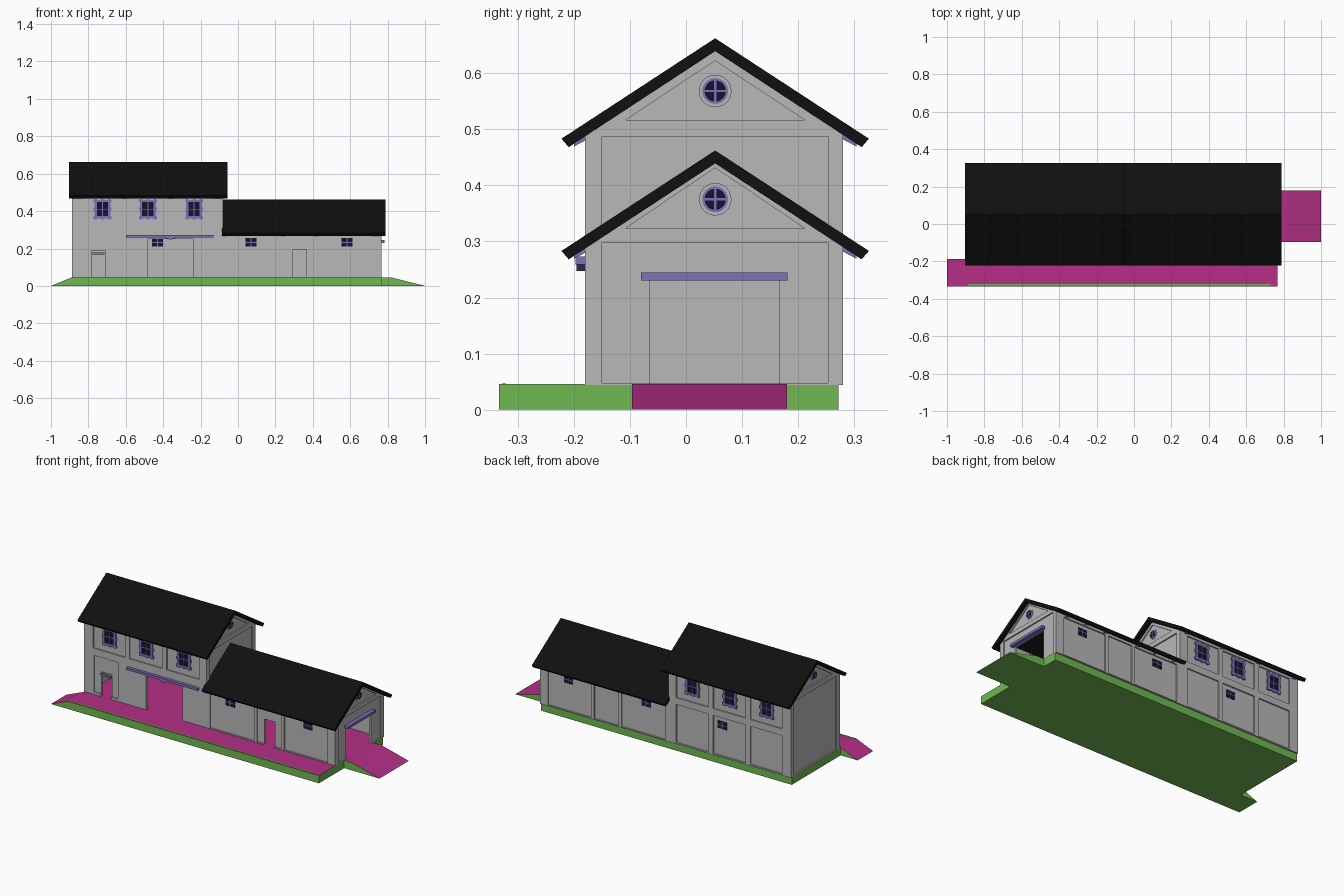
import bpy, bmesh, math
from mathutils import Matrix

if "Cube" in bpy.data.objects:
    bpy.data.objects.remove(bpy.data.objects["Cube"], do_unlink=True)


def material(name, rgb):
    m = bpy.data.materials.new(name)
    m.use_nodes = True
    m.diffuse_color = (*rgb, 1)
    m.node_tree.nodes["Principled BSDF"].inputs["Base Color"].default_value = (*rgb, 1)
    return m


GREY = material("wall grey", (0.48, 0.48, 0.48))
BLACK = material("roof black", (0.005, 0.005, 0.005))
PURPLE = material("trim purple", (0.21, 0.16, 0.5))
GLASS = material("dark glass", (0.007, 0.007, 0.025))
GREEN = material("edge green", (0.16, 0.48, 0.085))
PINK = material("floor pink", (0.46, 0.028, 0.24))

RIDGE, FRONT, BACK, FLOOR = 0.052, -0.18, 0.28, 0.046
SLOPE, WALL, RECESS = 0.655, 0.02, 0.008


def prism(bm, pts, axis, a, b):
    """Extrude a 2D profile (yz along x, or xz along y) from a to b."""
    place = (lambda p, t: (t, *p)) if axis == "x" else (lambda p, t: (p[0], t, p[1]))
    ends = [[bm.verts.new(place(p, t)) for p in pts] for t in (a, b)]
    n = len(pts)
    bm.faces.new(ends[0])
    bm.faces.new(ends[1][::-1])
    for i in range(n):
        j = (i + 1) % n
        bm.faces.new((ends[0][i], ends[0][j], ends[1][j], ends[1][i]))


def box(bm, x0, x1, y0, y1, z0, z1):
    prism(bm, [(x0, z0), (x1, z0), (x1, z1), (x0, z1)], "y", y0, y1)


def disc(bm, radius, x0, x1, y, z):
    prism(bm, [(y + radius * math.cos(t * math.tau / 24), z + radius * math.sin(t * math.tau / 24))
               for t in range(24)], "x", x0, x1)


def finish(name, bm, *mats):
    bmesh.ops.recalc_face_normals(bm, faces=bm.faces[:])
    me = bpy.data.meshes.new(name)
    bm.to_mesh(me)
    bm.free()
    for m in mats:
        me.materials.append(m)
    ob = bpy.data.objects.new(name, me)
    bpy.context.scene.collection.objects.link(ob)
    return ob


def carve(ob, bm):
    """Subtract a set of separate solids, then discard the cutter."""
    cutter = finish("cutter", bm, GREY)
    cutter.hide_render = True
    mod = ob.modifiers.new("cut", "BOOLEAN")
    mod.operation, mod.solver, mod.object = "DIFFERENCE", "EXACT", cutter
    bpy.context.view_layer.update()
    ev = ob.evaluated_get(bpy.context.evaluated_depsgraph_get())
    me = bpy.data.meshes.new_from_object(ev)
    ob.modifiers.clear()
    ob.data = me
    bpy.data.objects.remove(cutter, do_unlink=True)


def pentagon(y0, y1, bottom, apex):
    drop = SLOPE * (RIDGE - y0)
    return [(y0, bottom), (y1, bottom), (y1, apex - drop), (RIDGE, apex), (y0, apex - drop)]


def shell(name, x0, x1, in0, in1, apex, front, back, gables, openings):
    """Hollow gabled walls with recessed panels and through openings."""
    bm = bmesh.new()
    prism(bm, pentagon(FRONT, BACK, FLOOR - 0.002, apex - 0.02), "x", x0, x1)
    ob = finish(name, bm, GREY)
    bm = bmesh.new()
    prism(bm, pentagon(FRONT + WALL, BACK - WALL, 0, apex + 0.03), "x", in0, in1)
    carve(ob, bm)
    bm = bmesh.new()
    for panels, y, s in ((front, FRONT, -1), (back, BACK, 1)):
        for a, b, z0, z1 in panels:
            box(bm, a, b, y - s * RECESS, y + s * 0.05, z0, z1)
    for x, s, top, tri0, tri1 in gables:
        ends = (x - s * RECESS, x + s * 0.05)
        box(bm, *ends, -0.15, 0.253, FLOOR + 0.002, top)
        prism(bm, [(-0.108, tri0), (0.212, tri0), (RIDGE, tri1)], "x", *ends)
    carve(ob, bm)
    if openings:
        bm = bmesh.new()
        for o in openings:
            box(bm, *o)
        carve(ob, bm)


# Walls of the tall and the low wing
upper = [(-0.83, -0.62, 0.32, 0.475), (-0.59, -0.375, 0.32, 0.475), (-0.345, -0.13, 0.32, 0.475)]
lower = [(a, b, 0.052, 0.28) for a, b, _, _ in upper]
bays = [(-0.06, 0.23, 0.05, 0.275), (0.25, 0.41, 0.05, 0.275), (0.43, 0.715, 0.05, 0.275)]
shell("tall_wing_walls", -0.888, -0.08, -0.868, -0.1, 0.662,
      upper + [(-0.825, -0.665, 0.06, 0.278)], upper + lower,
      [(-0.888, -1, 0.487, 0.516, 0.622), (-0.08, 1, 0.487, 0.516, 0.622)],
      [(-0.78, -0.71, -0.3, -0.1, 0.03, 0.19), (-0.48, -0.24, -0.3, -0.1, 0.03, 0.25)])
shell("low_wing_walls", -0.08, 0.767, -0.2, 0.747, 0.462, bays, bays,
      [(0.767, 1, 0.298, 0.323, 0.431)],
      [(0.295, 0.365, -0.3, -0.1, 0.03, 0.195), (0.7, 0.9, -0.065, 0.167, 0.03, 0.23)])


# Roofs with rafter tails under the eaves
def roof(name, x0, x1, apex, tails):
    bm = bmesh.new()
    half = [(0.274, 0.179), (0.261, 0.194)]
    pts = ([(RIDGE, apex)] + [(RIDGE + d, apex - h) for d, h in half] + [(RIDGE, apex - 0.023)]
           + [(RIDGE - d, apex - h) for d, h in half[::-1]])
    prism(bm, pts, "x", x0, x1)
    finish(name, bm, BLACK)
    bm = bmesh.new()
    for s in (-1, 1):
        under = lambda d, k: (RIDGE + s * d, apex - 0.021 - SLOPE * d - k)
        for x in tails:
            prism(bm, [under(0.21, 0), under(0.252, 0), under(0.252, 0.007), under(0.21, 0.012)],
                  "x", x - 0.006, x + 0.006)
    finish(name + "_rafter_tails", bm, PURPLE)


roof("tall_roof", -0.904, -0.055, 0.662, [-0.85, -0.605, -0.36, -0.115])
roof("low_roof", -0.086, 0.789, 0.462, [-0.03, 0.1, 0.22, 0.44, 0.57, 0.7])


# Rectangular windows; outward side s is -1 at the front and 1 at the back
def window(name, x, z, w, h, s, framed):
    y = BACK if s > 0 else FRONT
    out = lambda d: y - s * RECESS + s * d
    bm = bmesh.new()
    box(bm, x - w / 2, x + w / 2, out(0.002), out(-0.014), z - h / 2, z + h / 2)
    finish(name + "_pane", bm, GLASS)
    bm = bmesh.new()
    d0, d1, t = out(0.004), out(-0.016), 0.0025
    box(bm, x - t, x + t, d0, d1, z - h / 2, z + h / 2)
    box(bm, x - w / 2, x + w / 2, d0, d1, z - t, z + t)
    if framed:
        e = 0.013
        d0, d1 = out(0.007), out(-0.004)
        for k in (-1, 1):
            cx, cz = x + k * (w + e) / 2, z + k * (h + e) / 2
            box(bm, cx - e / 2, cx + e / 2, d0, d1, z - h / 2 - e, z + h / 2 + e)
            box(bm, x - w / 2, x + w / 2, d0, d1, cz - e / 2, cz + e / 2)
            # toothed blocks around the surround
            for f in (-1, 0, 1):
                bx, bz = x + k * (w / 2 + e), z + f * (h / 2 + e / 2)
                box(bm, bx - 0.004, bx + 0.005, d0, d1, bz - 0.008, bz + 0.008)
                bx, bz = x + f * (w / 2 + e / 2), z + k * (h / 2 + e)
                box(bm, bx - 0.007, bx + 0.007, d0, d1, bz - 0.004, bz + 0.005)
    finish(name + "_trim", bm, PURPLE)


for side, s in (("front", -1), ("back", 1)):
    for i, x in enumerate((-0.725, -0.482, -0.235)):
        window(f"{side}_upper_window_{i}", x, 0.41, 0.06, 0.075, s, True)
    for i, x in enumerate((0.07, 0.583)):
        window(f"{side}_low_window_{i}", x, 0.233, 0.06, 0.045, s, False)
window("back_hall_window", -0.43, 0.233, 0.06, 0.045, 1, False)


# Round gable windows
def round_window(name, x, s, z):
    face = x - s * RECESS
    for part, r, d, mat in (("surround", 0.029, 0.003, GREY), ("ring", 0.023, 0.005, PURPLE),
                            ("pane", 0.019, 0.006, GLASS)):
        bm = bmesh.new()
        disc(bm, r, face - s * 0.004, face + s * d, RIDGE, z)
        finish(f"{name}_{part}", bm, mat)
    bm = bmesh.new()
    for w, h in ((0.019, 0.002), (0.002, 0.019)):
        box(bm, face, face + s * 0.0075, RIDGE - w, RIDGE + w, z - h, z + h)
    finish(name + "_bars", bm, PURPLE)


round_window("tall_right_gable_window", -0.888, -1, 0.568)
round_window("tall_left_gable_window", -0.08, 1, 0.568)
round_window("low_gable_window", 0.767, 1, 0.375)

# Purple beams over the openings
bm = bmesh.new()
box(bm, 0.752, 0.782, -0.08, 0.181, 0.23, 0.245)
finish("end_lintel", bm, PURPLE)
bm = bmesh.new()
box(bm, -0.6, -0.13, -0.197, -0.17, 0.259, 0.273)
prism(bm, [(-0.4, 0.26), (-0.32, 0.26), (-0.36, 0.247)], "y", -0.195, -0.178)
finish("front_lintel", bm, PURPLE)
bm = bmesh.new()
box(bm, -0.785, -0.715, -0.178, -0.165, 0.168, 0.178)
finish("door_bar", bm, PURPLE)


# Platform and ramps, pink on the walking surface and green elsewhere
def ground(name, pts, y0, y1):
    bm = bmesh.new()
    prism(bm, pts, "y", y0, y1)
    ob = finish(name, bm, GREEN, PINK)
    for p in ob.data.polygons:
        p.material_index = int(p.normal.z > 0.5)


ground("platform", [(-0.888, 0), (0.767, 0), (0.767, FLOOR), (-0.888, FLOOR)], -0.333, 0.272)
ground("front_ramp", [(-1, 0), (-0.888, 0), (-0.888, FLOOR)], -0.333, -0.188)
ground("end_ramp", [(0.767, 0), (1, 0), (0.818, FLOOR), (0.767, FLOOR)], -0.096, 0.18)
bm = bmesh.new()
box(bm, -0.888, 0.73, -0.328, -0.321, 0.04, FLOOR + 0.001)
finish("platform_edge_line", bm, GREEN)
